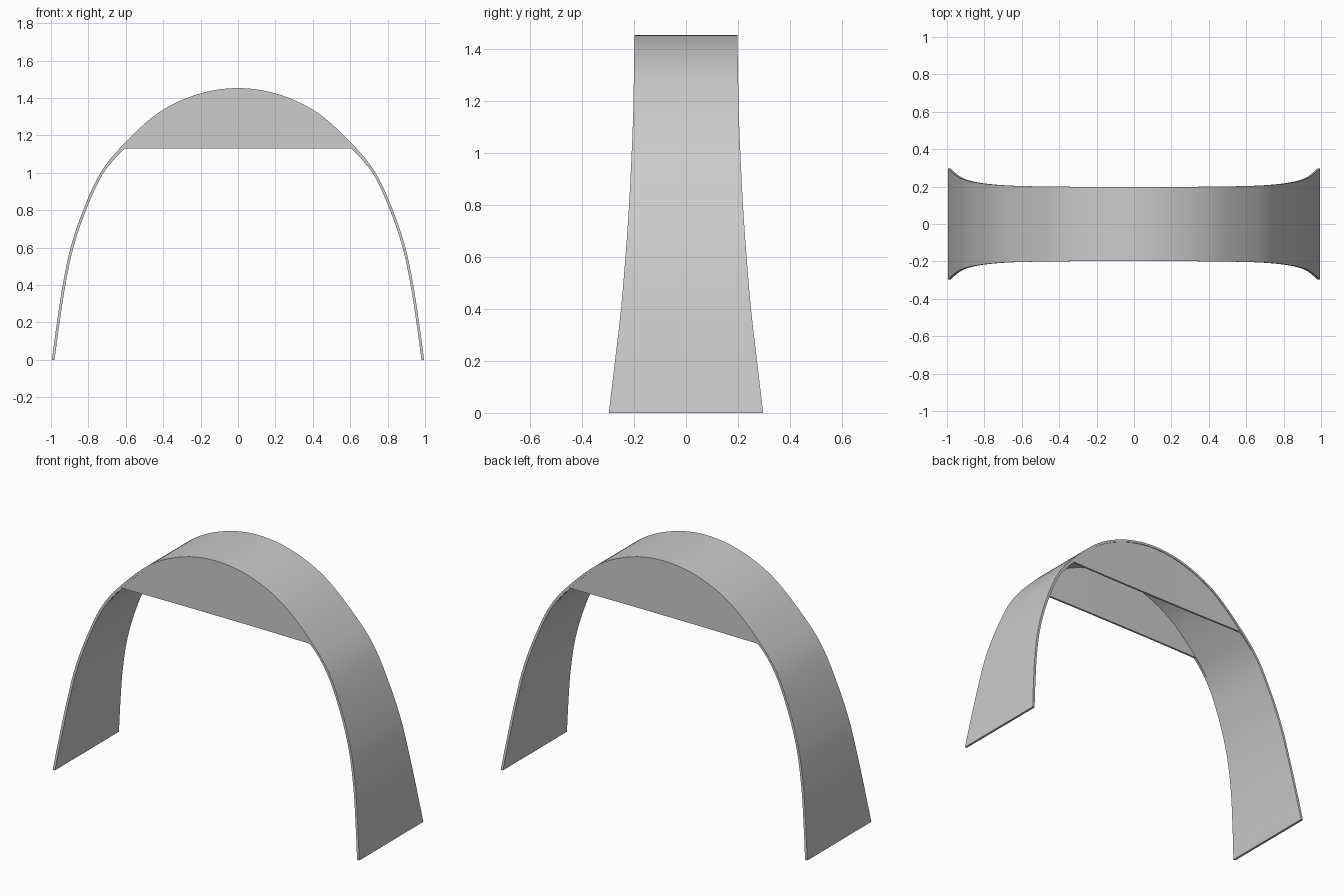
import bpy, bmesh
from mathutils import Vector

if "Cube" in bpy.data.objects:
    bpy.data.objects.remove(bpy.data.objects["Cube"])

# Half arch: outer x, z, half width in y
HALF = [(0.995, 0, 0.297), (0.968, 0.2, 0.273), (0.937, 0.4, 0.25),
        (0.895, 0.6, 0.233), (0.828, 0.8, 0.219), (0.735, 1.0, 0.209),
        (0.61, 1.155, 0.203), (0.42, 1.325, 0.2), (0.21, 1.422, 0.198), (0, 1.453, 0.198)]
T = 0.014


def smooth_path(pts, n=6):
    """Catmull-Rom interpolation through the points."""
    p = [Vector(q) for q in pts]
    p = [2 * p[0] - p[1]] + p + [2 * p[-1] - p[-2]]
    out = []
    for i in range(1, len(p) - 2):
        a, b, c, d = p[i - 1:i + 3]
        for k in range(n):
            t = k / n
            out.append(0.5 * (2 * b + (c - a) * t + (2 * a - 5 * b + 4 * c - d) * t * t
                              + (3 * b - a - 3 * c + d) * t ** 3))
    return out + [p[-2]]


def make_object(name, bm):
    bmesh.ops.recalc_face_normals(bm, faces=bm.faces)
    me = bpy.data.meshes.new(name)
    bm.to_mesh(me)
    bm.free()
    ob = bpy.data.objects.new(name, me)
    bpy.context.collection.objects.link(ob)
    bpy.context.view_layer.objects.active = ob
    ob.select_set(True)
    bpy.ops.object.shade_smooth_by_angle(angle=0.6)
    ob.select_set(False)
    return ob


def loft(name, rings):
    """Skin closed four-point sections and cap both ends."""
    bm = bmesh.new()
    vs = [[bm.verts.new(c) for c in r] for r in rings]
    for a, b in zip(vs, vs[1:]):
        for i in range(4):
            j = (i + 1) % 4
            bm.faces.new((a[i], a[j], b[j], b[i]))
    bm.faces.new(vs[0])
    bm.faces.new(vs[-1])
    return make_object(name, bm)


path = smooth_path(HALF + [(-x, z, w) for x, z, w in HALF[-2::-1]])

# Inner line of the band, offset along the normal
inner = []
for i, p in enumerate(path):
    d = path[min(i + 1, len(path) - 1)] - path[max(i - 1, 0)]
    n = Vector((-d.y, d.x)).normalized()
    q = Vector((p.x, p.y)) + n * T
    inner.append((q.x, max(q.y, 0)))

# Arched band, flared toward the feet
loft("arch_band", [[(p.x, -p.z, p.y), (p.x, p.z, p.y), (q[0], p.z, q[1]), (q[0], -p.z, q[1])]
                   for p, q in zip(path, inner)])

# Thin segment-shaped panels closing the top of the arch, front and back
for name, s in (("front_panel", -1), ("back_panel", 1)):
    rings = []
    for p, q in zip(path, inner):
        if p.y < 1.03:
            continue
        top = (q[0] + p.x) / 2, (q[1] + p.y) / 2
        # the lower edge is level, tapering to slim tips along the band
        low = 1.13 if abs(p.x) < 0.62 else q[1] - 0.012
        low = min(low, top[1] - 0.004)
        yo, yi = s * (p.z - 0.004), s * (p.z - 0.016)
        rings.append([(top[0], yo, top[1]), (top[0], yi, top[1]),
                      (top[0], yi, low), (top[0], yo, low)])
    loft(name, rings)
